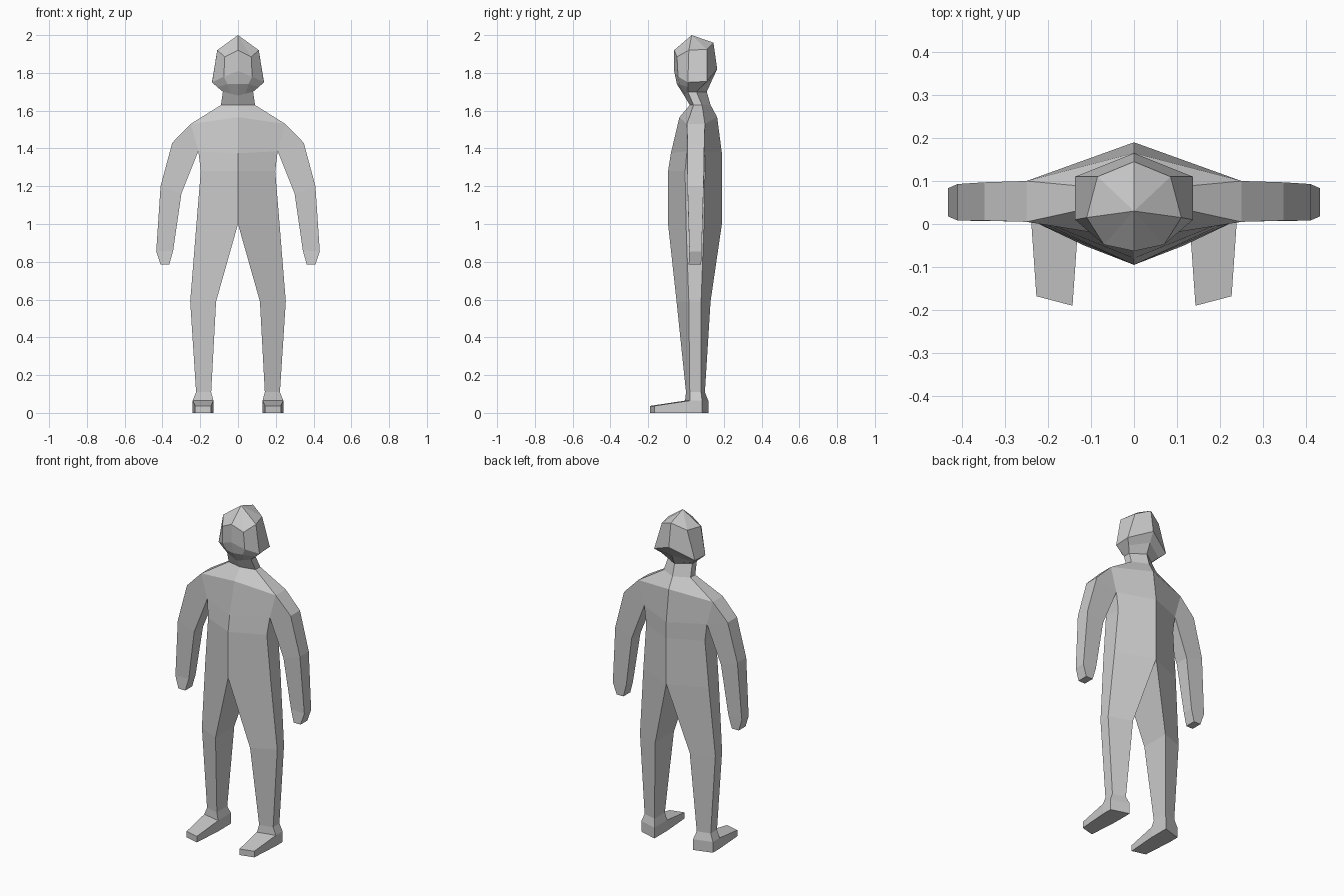
import bpy, bmesh

if "Cube" in bpy.data.objects:
    bpy.data.objects.remove(bpy.data.objects["Cube"])


def build(name, lofts):
    """Skin rings of points into strips, mirrored over x = 0.
    Each loft: (rings, closed, cap_end, skipped (segment, column) pairs)."""
    bm = bmesh.new()
    for side in (1, -1):
        for rings, closed, cap, skip in lofts:
            grid = [[bm.verts.new((side * x, y, z)) for x, y, z in r] for r in rings]
            n = len(rings[0])
            for i in range(len(grid) - 1):
                for j in range(n if closed else n - 1):
                    if (i, j) not in skip:
                        k = (j + 1) % n
                        bm.faces.new((grid[i][j], grid[i][k], grid[i + 1][k], grid[i + 1][j]))
            if cap:
                bm.faces.new(grid[-1])
    bmesh.ops.remove_doubles(bm, verts=bm.verts, dist=0.0005)
    bmesh.ops.recalc_face_normals(bm, faces=bm.faces)
    me = bpy.data.meshes.new(name)
    bm.to_mesh(me)
    bm.free()
    ob = bpy.data.objects.new(name, me)
    bpy.context.collection.objects.link(ob)
    return ob


def section(xi, xo, front, of, ob, back, z, zo=None):
    """Four-point section: inner front, outer front, outer back, inner back."""
    zo = z if zo is None else zo
    return [(xi, front, z), (xo, of, zo), (xo, ob, zo), (xi, back, z)]


# torso: ridged front and back, flat sides, open at the arm hole
hips = section(0, .22, -.095, 0, .095, .19, 1.0)
torso = [
    section(0, .09, .02, .04, .085, .13, 1.63),
    section(0, .25, -.035, .005, .1, .165, 1.565, 1.53),
    section(0, .21, -.08, .005, .1, .19, 1.375, 1.385),
    section(0, .197, -.095, -.005, .1, .19, 1.28),
    hips,
]
build("torso", [(torso, False, False, {(1, 1)})])

# legs
ankle = section(.142, .222, 0, .02, .08, .1, .11)
build("legs", [([hips, section(.116, .253, -.05, .015, .08, .13, .59), ankle],
                True, False, ())])

# feet: heel block plus toe wedge
top = section(.13, .24, -.005, .02, .085, .118, .065)
sole = [(x, y, 0) for x, y, z in top]
mouth = [top[0], top[1], sole[1], sole[0]]
toe = [(.143, -.19, .037), (.227, -.168, .037), (.227, -.168, 0), (.143, -.19, 0)]
build("feet", [([ankle, top, sole], True, True, {(1, 0)}),
               ([mouth, toe], True, True, ())])

# arms: outer x, z, inner x, z, front y, back y
arm_path = [
    (.25, 1.53, .21, 1.385, .005, .1),
    (.348, 1.43, .21, 1.385, .008, .097),
    (.41, 1.2, .30, 1.16, .008, .093),
    (.433, .855, .343, .86, .018, .083),
    (.41, .785, .364, .785, .014, .08),
]
arm = [[(xo, f, zo), (xo, b, zo), (xi, b, zi), (xi, f, zi)]
       for xo, zo, xi, zi, f, b in arm_path]
arm[1][2], arm[1][3] = arm[0][2], arm[0][3]
# the shoulder fan shares its armpit edge, so triangles replace collapsed quads
fan = [[arm[0][0], arm[0][1]], [arm[1][0], arm[1][1]]]


def tri_loft(points):
    return ([points[:2], [points[2], points[2]]], False, False, ())


build("arms", [(fan, False, False, ()), (arm[1:], True, True, ())])
shoulder = bmesh.new()
for s in (1, -1):
    for a, b in ((0, 3), (1, 2)):
        shoulder.faces.new([shoulder.verts.new((s * p[0], p[1], p[2]))
                            for p in (arm[0][a], arm[1][a], arm[0][b])])
mesh = bpy.data.meshes.new("shoulder_sides")
shoulder.to_mesh(mesh)
shoulder.free()
bpy.context.collection.objects.link(bpy.data.objects.new("shoulder_sides", mesh))

# head: faceted rings from crown to jaw, each running front to back
jaw = [(0, -.01, 1.68), (.04, 0, 1.69), (.08, .01, 1.70), (.08, .055, 1.70), (0, .11, 1.70)]
crown = (0, .03, 2.0)
brow = [(0, -.063, 1.92), (.07, -.048, 1.885), (.11, .015, 1.92), (.085, .11, 1.925), (0, .145, 1.96)]
cheek = [(0, -.063, 1.81), (.075, -.042, 1.78), (.137, .01, 1.75), (.137, .11, 1.755), (0, .165, 1.82)]
chin = [(0, -.048, 1.74), (.055, -.035, 1.74), (.11, .01, 1.725), (.108, .083, 1.728), (0, .137, 1.76)]
head = build("head", [([brow, cheek, chin, jaw], False, False, ())])
bm = bmesh.new()
bm.from_mesh(head.data)
rim = [e for e in bm.edges if e.is_boundary and min(v.co.z for v in e.verts) > 1.85]
peak = bm.verts.new(crown)
for e in rim:
    bm.faces.new((e.verts[0], e.verts[1], peak))
bmesh.ops.recalc_face_normals(bm, faces=bm.faces)
bm.to_mesh(head.data)
bm.free()

# neck
neck_top = [jaw[0], jaw[2], jaw[3], jaw[4]]
build("neck", [([neck_top, torso[0]], False, False, ())])
